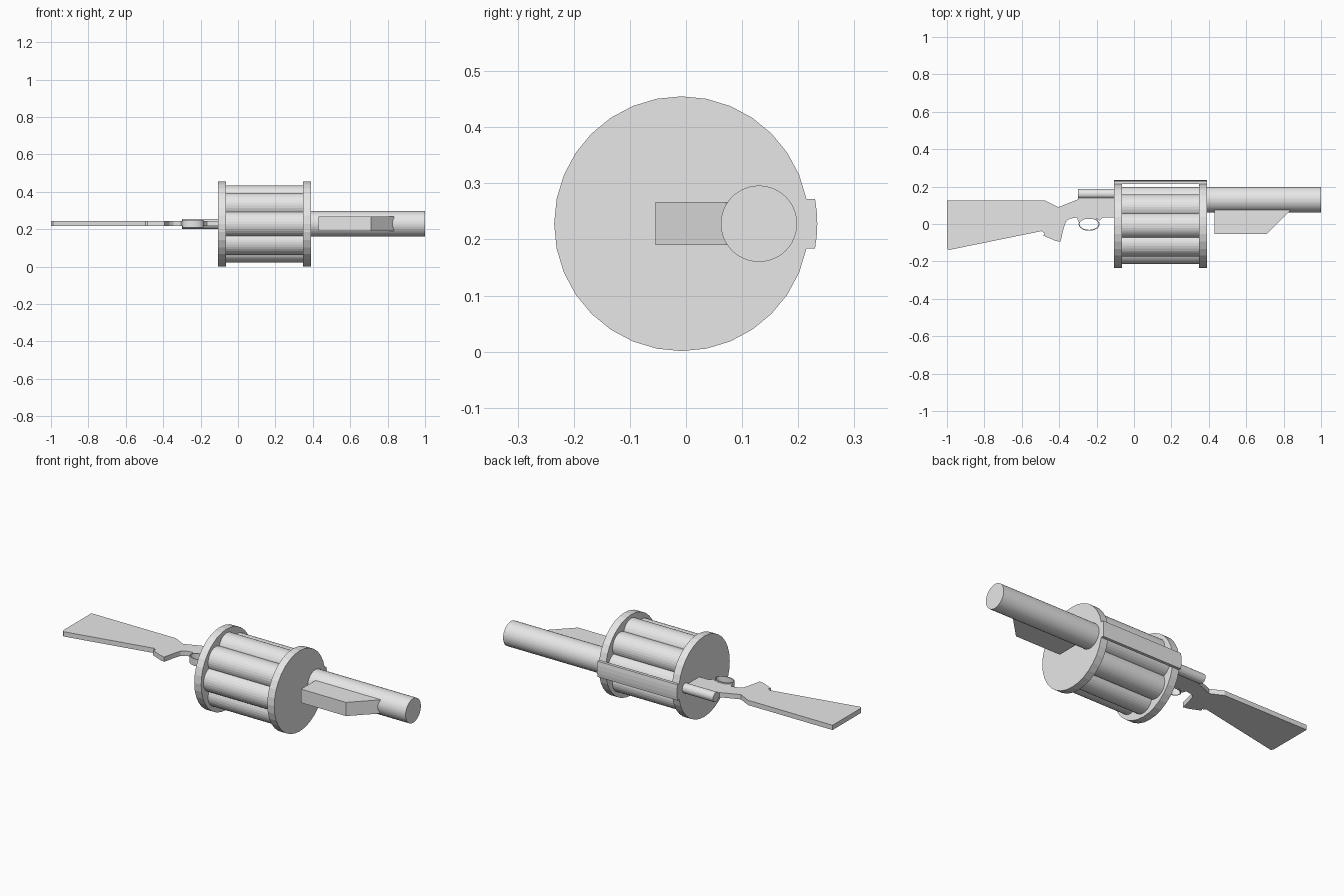
import bpy, bmesh, math
from mathutils import Matrix, Vector

if "Cube" in bpy.data.objects:
    bpy.data.objects.remove(bpy.data.objects["Cube"])

ZC, YC = 0.228, -0.008   # drum axis
grey = bpy.data.materials.new("plain grey")
grey.diffuse_color = (0.8, 0.8, 0.8, 1)
grey.use_nodes = True
grey.node_tree.nodes["Principled BSDF"].inputs["Base Color"].default_value = grey.diffuse_color


def finish(name, bm):
    bmesh.ops.recalc_face_normals(bm, faces=bm.faces)
    me = bpy.data.meshes.new(name)
    bm.to_mesh(me)
    bm.free()
    me.materials.append(grey)
    ob = bpy.data.objects.new(name, me)
    bpy.context.collection.objects.link(ob)
    return ob


def rod(name, x0, x1, y, z, r, sides):
    """Cylinder along x."""
    bm = bmesh.new()
    m = Matrix.Translation(((x0 + x1) / 2, y, z)) @ Matrix.Rotation(math.pi / 2, 4, 'Y')
    bmesh.ops.create_cone(bm, cap_ends=True, segments=sides, radius1=r, radius2=r,
                          depth=x1 - x0, matrix=m)
    return finish(name, bm)


def extrude(name, pts, vec):
    """Closed planar outline pushed along a vector."""
    bm = bmesh.new()
    f = bm.faces.new([bm.verts.new(p) for p in pts])
    r = bmesh.ops.extrude_face_region(bm, geom=[f])
    bmesh.ops.translate(bm, vec=Vector(vec),
                        verts=[v for v in r["geom"] if isinstance(v, bmesh.types.BMVert)])
    return finish(name, bm)


def plate(name, outline, z0, z1):
    return extrude(name, [(x, y, z0) for x, y in outline], (0, 0, z1 - z0))


# Drum: two end discs and eight overlapping chambers
rod("rear_disc", -0.108, -0.065, YC, ZC, 0.227, 32)
rod("front_disc", 0.347, 0.39, YC, ZC, 0.227, 32)
for i in range(8):
    a = i * math.pi / 4
    rod(f"chamber_{i + 1}", -0.07, 0.352, YC + 0.138 * math.cos(a),
        ZC + 0.138 * math.sin(a), 0.068, 32)

# Strap joining the discs, with a gently curved outer face
arc = [math.radians(-10.5 + 21 * i / 4) for i in range(5)]
strap = [(-0.108, YC + 0.242 * math.cos(a), ZC + 0.242 * math.sin(a)) for a in arc]
strap += [(-0.108, 0.213, ZC + 0.044), (-0.108, 0.213, ZC - 0.044)]
extrude("top_strap", strap, (0.498, 0, 0))

# Barrel and rear tube
rod("barrel", 0.385, 1.0, 0.13, ZC, 0.068, 48)
rod("rear_tube", -0.3, -0.1, 0.161, ZC, 0.027, 32)

# Fore grip under the barrel
plate("fore_grip", [(0.43, 0.12), (0.43, -0.054), (0.71, -0.054), (0.835, 0.071), (0.835, 0.12)],
      0.19, 0.267)

# Stock, pistol grip and receiver in one flat profile
plate("stock", [(-1.0, 0.125), (-0.475, 0.125), (-0.405, 0.09), (-0.3, 0.132), (-0.3, 0.145),
                (-0.1, 0.145), (-0.1, 0.036), (-0.165, 0.036), (-0.183, 0.018), (-0.2, 0.028),
                (-0.27, 0.028), (-0.285, 0.012), (-0.298, 0.012), (-0.305, 0.035),
                (-0.345, 0.028), (-0.365, 0.012), (-0.378, -0.03), (-0.393, -0.095),
                (-0.42, -0.09), (-0.485, -0.062), (-0.477, -0.05), (-0.495, -0.038),
                (-0.99, -0.139), (-1.0, -0.13)],
      0.216, 0.243)

# Trigger guard: a thin oval band
bm = bmesh.new()
n, rings = 32, []
for i in range(n):
    a = 2 * math.pi * i / n
    rings.append([bm.verts.new((-0.24 + rx * math.cos(a), -0.001 + ry * math.sin(a), z))
                  for rx, ry, z in ((0.056, 0.035, 0.21), (0.056, 0.035, 0.25),
                                    (0.051, 0.030, 0.25), (0.051, 0.030, 0.21))])
for i in range(n):
    p, q = rings[i], rings[(i + 1) % n]
    for k in range(4):
        bm.faces.new((p[k], q[k], q[(k + 1) % 4], p[(k + 1) % 4]))
finish("trigger_guard", bm)
